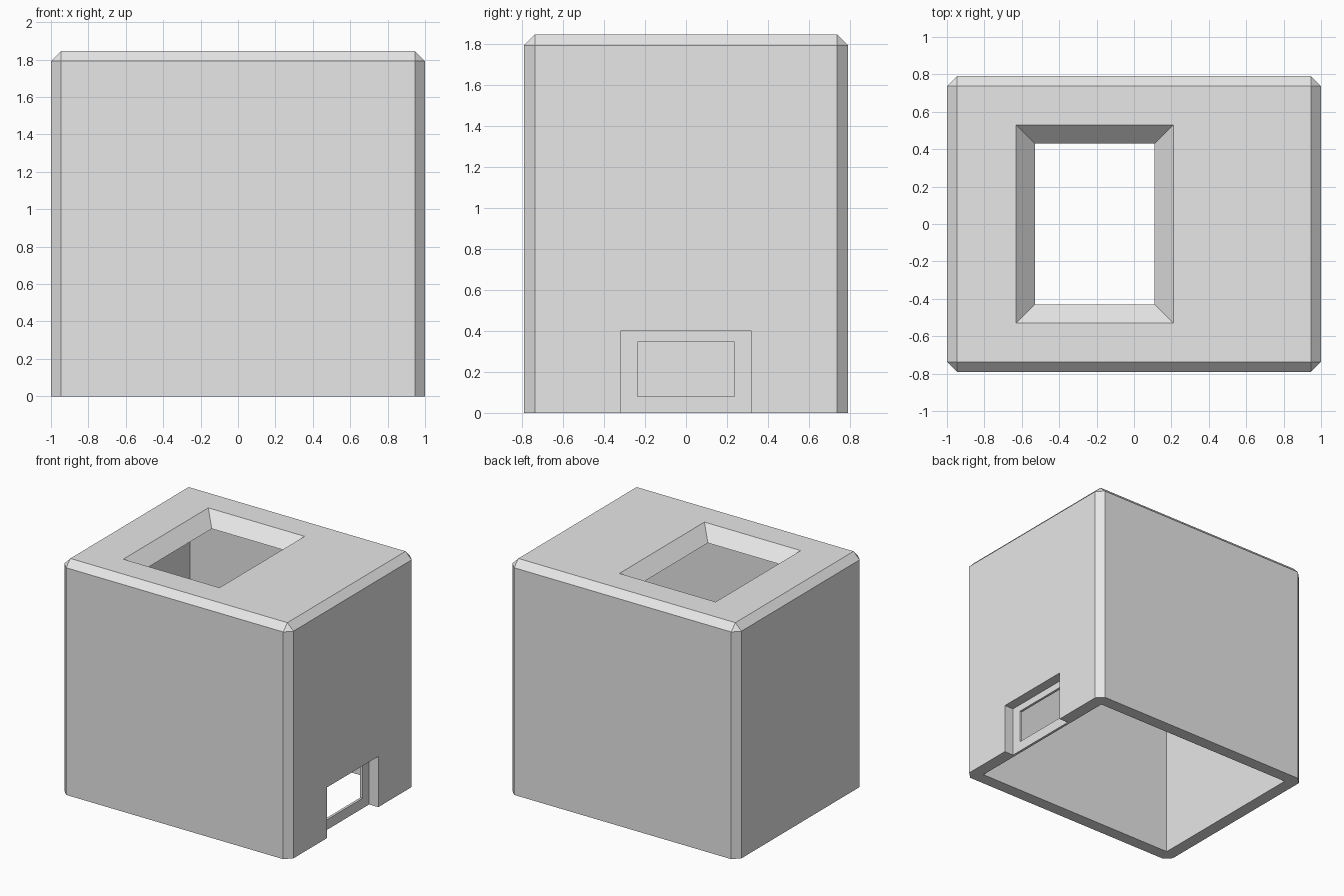
import bpy
import bmesh

cube = bpy.data.objects.get("Cube")
if cube:
    bpy.data.objects.remove(cube, do_unlink=True)

W, D, H = 2.0, 1.58, 1.845      # outer size
WALL, CHAMFER = 0.1, 0.053

grey = bpy.data.materials.new("plain_grey")
grey.use_nodes = True
grey.diffuse_color = (0.8, 0.8, 0.8, 1)
grey.node_tree.nodes["Principled BSDF"].inputs["Base Color"].default_value = (0.8, 0.8, 0.8, 1)


def block(name, x, y, z, flare=0.0, chamfer=0.0):
    """Box between (min, max) pairs; flare widens its top on every side."""
    bm = bmesh.new()
    bmesh.ops.create_cube(bm, size=1)
    for v in bm.verts:
        top = v.co.z > 0
        grow = flare if top else 0
        sx, sy = (1 if v.co.x > 0 else -1), (1 if v.co.y > 0 else -1)
        v.co = (x[sx > 0] + sx * grow, y[sy > 0] + sy * grow, z[top])
    if chamfer:
        # every edge except those around the base
        edges = [e for e in bm.edges if max(v.co.z for v in e.verts) > z[0] + chamfer]
        bmesh.ops.bevel(bm, geom=edges, offset=chamfer, segments=1,
                        affect='EDGES', clamp_overlap=True)
    bmesh.ops.recalc_face_normals(bm, faces=bm.faces)
    mesh = bpy.data.meshes.new(name)
    bm.to_mesh(mesh)
    bm.free()
    mesh.materials.append(grey)
    obj = bpy.data.objects.new(name, mesh)
    bpy.context.collection.objects.link(obj)
    return obj


# Chamfered outer housing
housing = block("housing", (-W / 2, W / 2), (-D / 2, D / 2), (0, H), chamfer=CHAMFER)

cutters = [
    # Hollow interior, open at the base
    block("cavity_cutter", (-W / 2 + WALL, W / 2 - WALL),
          (-D / 2 + WALL, D / 2 - WALL), (-0.2, H - WALL)),
    # Sloped hatch in the roof
    block("hatch_cutter", (-0.43, 0.01), (-0.33, 0.33), (H - 0.2, H + 0.1), flare=0.3),
    # Shallow recess at the foot of the left wall
    block("recess_cutter", (W / 2 - 0.08, W / 2 + 0.1), (-0.32, 0.32), (-0.1, 0.4)),
    # Window through the thin panel left in the recess
    block("window_cutter", (W / 2 - 0.2, W / 2 + 0.2), (-0.237, 0.237), (0.08, 0.345)),
]

# Cut each opening, then drop the cutters
for cutter in cutters:
    mod = housing.modifiers.new(cutter.name, 'BOOLEAN')
    mod.operation = 'DIFFERENCE'
    mod.solver = 'EXACT'
    mod.object = cutter
    cutter.hide_render = True

bpy.context.view_layer.update()
depsgraph = bpy.context.evaluated_depsgraph_get()
result = bpy.data.meshes.new_from_object(housing.evaluated_get(depsgraph))
housing.modifiers.clear()
housing.data = result
for cutter in cutters:
    bpy.data.objects.remove(cutter, do_unlink=True)
